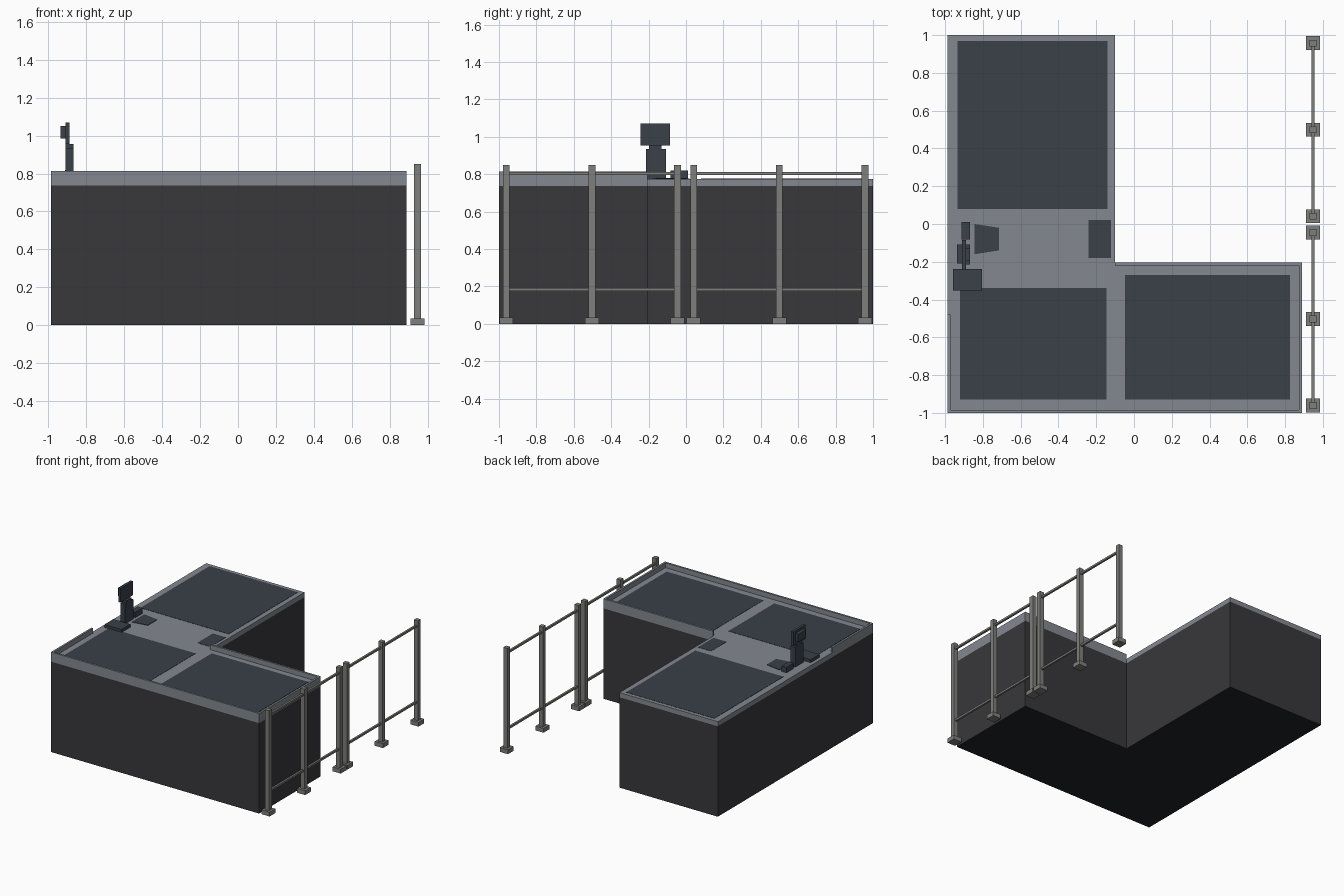
import bpy, bmesh

if "Cube" in bpy.data.objects:
    bpy.data.objects.remove(bpy.data.objects["Cube"])


def material(name, rgb):
    m = bpy.data.materials.new(name)
    m.diffuse_color = (*rgb, 1)
    m.use_nodes = True
    m.node_tree.nodes["Principled BSDF"].inputs["Base Color"].default_value = m.diffuse_color
    return m


BODY = material("dark_cladding", (0.04, 0.038, 0.042))
BASE = material("underside", (0.012, 0.016, 0.019))
TOP = material("grey_worktop", (0.23, 0.25, 0.28))
DARK = material("dark_slate", (0.042, 0.052, 0.066))
STEEL = material("barrier_steel", (0.21, 0.21, 0.20))


def prism(name, outline, z0, z1, mat):
    """Extrude a plan outline from z0 to z1."""
    bm = bmesh.new()
    face = bm.faces.new([bm.verts.new((x, y, z0)) for x, y in outline])
    up = bmesh.ops.extrude_face_region(bm, geom=[face])["geom"]
    bmesh.ops.translate(bm, vec=(0, 0, z1 - z0),
                        verts=[v for v in up if isinstance(v, bmesh.types.BMVert)])
    bmesh.ops.recalc_face_normals(bm, faces=bm.faces)
    mesh = bpy.data.meshes.new(name)
    bm.to_mesh(mesh)
    bm.free()
    mesh.materials.append(mat)
    ob = bpy.data.objects.new(name, mesh)
    bpy.context.collection.objects.link(ob)
    return ob


def box(name, x0, x1, y0, y1, z0, z1, mat):
    return prism(name, [(x0, y0), (x1, y0), (x1, y1), (x0, y1)], z0, z1, mat)


# L-shaped counter: cladding body and worktop
L, R, INX, INY, T = -0.987, 0.89, -0.10, -0.205, 0.016
TOP_Z = 0.775
plan = [(L, -1), (R, -1), (R, INY), (INX, INY), (INX, 1), (L, 1)]
body = prism("counter_body", plan, 0, 0.737, BODY)
body.data.materials.append(BASE)
for p in body.data.polygons:
    if p.normal.z < -0.9:
        p.material_index = 1
prism("worktop", plan, 0.737, TOP_Z, TOP)

# Raised lip running around the front part of the counter
lip = [(L, -0.48), (L, -1), (R, -1), (R, INY), (INX, INY), (INX, INY - T),
       (R - T, INY - T), (R - T, -1 + T), (L + T, -1 + T), (L + T, -0.48)]
prism("worktop_lip", lip, TOP_Z, 0.815, TOP)

# Dark inlaid panels and mats on the worktop
for name, *r in [("back_panel", -0.935, -0.14, 0.08, 0.97),
                 ("front_left_panel", -0.922, -0.145, -0.93, -0.34),
                 ("front_right_panel", -0.047, 0.825, -0.93, -0.27),
                 ("counter_mat", -0.24, -0.123, -0.18, 0.02)]:
    box(name, *r, TOP_Z - 0.005, TOP_Z + 0.002, DARK)
prism("keypad_mat", [(-0.845, -0.16), (-0.715, -0.14), (-0.715, -0.02), (-0.845, 0)],
      TOP_Z - 0.005, TOP_Z + 0.004, DARK)

# Till: stand, screen and the small devices beside it
for name, *b in [("till_stand", -0.91, -0.869, -0.215, -0.108, TOP_Z, 0.935),
                 ("till_neck", -0.91, -0.869, -0.197, -0.13, 0.935, 0.957),
                 ("till_screen", -0.91, -0.889, -0.243, -0.085, 0.955, 1.07),
                 ("screen_back", -0.936, -0.91, -0.21, -0.108, 0.985, 1.05),
                 ("card_reader", -0.913, -0.869, -0.083, 0.01, TOP_Z, 0.82),
                 ("till_tray", -0.958, -0.804, -0.353, -0.238, TOP_Z, 0.80)]:
    box(name, *b, DARK)

# Two barrier sections, each with three footed posts and two rails
CX = 0.947
for s, mid in (("front", -0.503), ("back", 0.499)):
    for i in (-1, 0, 1):
        y = mid + i * 0.458
        for part, h, z0, z1 in (("foot", 0.037, 0, 0.035), ("post", 0.018, 0.035, 0.85)):
            box(f"{s}_barrier_{part}", CX - h, CX + h, y - h, y + h, z0, z1, STEEL)
    for z in (0.183, 0.803):
        box(f"{s}_barrier_rail", CX - 0.008, CX + 0.008, mid - 0.458, mid + 0.458,
            z - 0.008, z + 0.008, STEEL)
